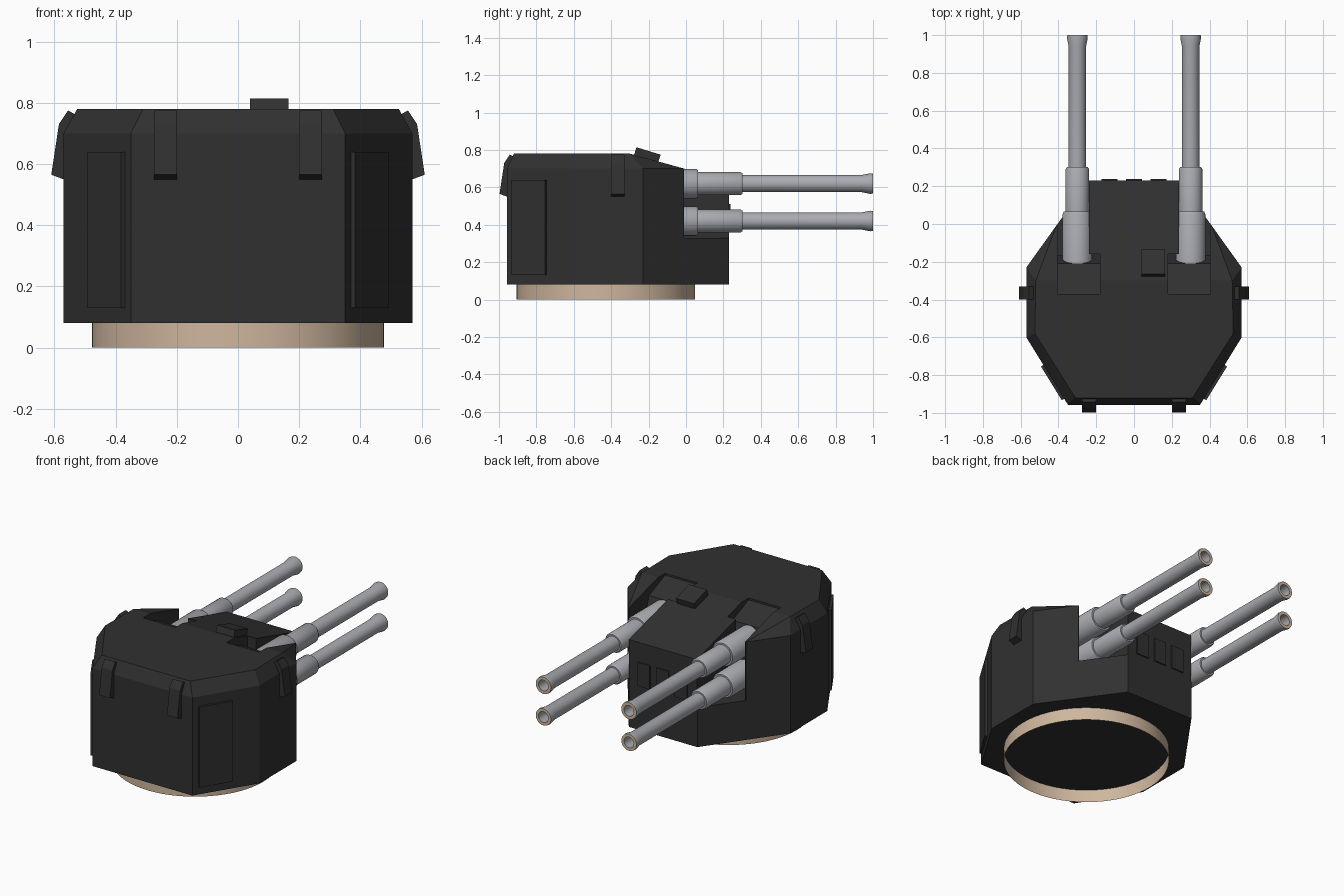
import bpy, bmesh, math
from mathutils import Vector, Matrix

cube = bpy.data.objects.get("Cube")
if cube:
    bpy.data.objects.remove(cube, do_unlink=True)


def material(name, rgb):
    m = bpy.data.materials.new(name)
    m.use_nodes = True
    m.diffuse_color = (*rgb, 1)
    m.node_tree.nodes["Principled BSDF"].inputs["Base Color"].default_value = (*rgb, 1)
    return m


ARMOUR = material("dark armour", (0.03, 0.03, 0.03))
STEEL = material("gun steel", (0.40, 0.41, 0.44))
TAN = material("tan metal", (0.62, 0.47, 0.34))


def finish(name, bm, *mats):
    bmesh.ops.recalc_face_normals(bm, faces=bm.faces)
    mesh = bpy.data.meshes.new(name)
    bm.to_mesh(mesh)
    bm.free()
    obj = bpy.data.objects.new(name, mesh)
    bpy.context.collection.objects.link(obj)
    for m in mats:
        mesh.materials.append(m)
    return obj


def smooth(obj):
    bpy.ops.object.select_all(action="DESELECT")
    obj.select_set(True)
    bpy.context.view_layer.objects.active = obj
    bpy.ops.object.shade_smooth_by_angle(angle=math.radians(35))


def prism(name, outline, axis, lo, hi):
    """Extrude a 2D outline along an axis."""
    bm = bmesh.new()

    def place(p, d):
        co = list(p)
        co.insert("XYZ".index(axis), d)
        return bm.verts.new(co)

    a = [place(p, lo) for p in outline]
    b = [place(p, hi) for p in outline]
    bm.faces.new(a)
    bm.faces.new(b)
    for i in range(len(a)):
        j = (i + 1) % len(a)
        bm.faces.new((a[i], a[j], b[j], b[i]))
    return finish(name, bm, ARMOUR)


def lathe(name, profile, segments, centre, mats, axis="Y", rule=None):
    """Revolve (position, radius) pairs around an axis."""
    bm = bmesh.new()
    rings = []
    for d, r in profile:
        ring = []
        for k in range(segments):
            t = math.tau * k / segments
            u, v = r * math.cos(t), r * math.sin(t)
            co = (u, d, v) if axis == "Y" else (u, v, d)
            ring.append(bm.verts.new(Vector(co) + Vector(centre)))
        rings.append(ring)
    for a, b in zip(rings, rings[1:]):
        for k in range(segments):
            j = (k + 1) % segments
            f = bm.faces.new((a[k], a[j], b[j], b[k]))
            if rule and rule(f):
                f.material_index = 1
    obj = finish(name, bm, *mats)
    smooth(obj)
    return obj


# Faceted armoured house: convex shell with chamfered roof edges
walls = [(0.24, 0.23), (0.57, -0.23), (0.57, -0.60), (0.35, -0.957)]
shell = [(x, y, 0.08) for x, y in walls]
shell += [(x, y, 0.70) for x, y in walls[1:]]
shell += [(0.24, 0.23, 0.634), (0.412, -0.01, 0.70)]
shell += [(0.52, -0.30, 0.78), (0.525, -0.58, 0.78), (0.31, -0.92, 0.78)]
bm = bmesh.new()
for x, y, z in shell:
    for s in (1, -1):
        bm.verts.new((s * x, y, z))
bmesh.ops.convex_hull(bm, input=bm.verts)
bmesh.ops.dissolve_limit(bm, angle_limit=math.radians(1), verts=bm.verts, edges=bm.edges)
house = finish("armoured_house", bm, ARMOUR)

# Gun slots cut into the house: a deep bay and a sloped roof pocket on each side
bay = [(0.238, -0.165), (0.406, -0.165), (0.406, -0.01), (0.7, -0.01), (0.7, 0.3), (0.238, 0.3)]
pocket = [(-0.37, 0.9), (-0.37, 0.768), (-0.21, 0.70), (-0.16, 0.55), (-0.16, 0.9)]
for s, side in ((1, "left"), (-1, "right")):
    cutters = [
        prism(side + "_bay_cutter", [(s * x, y) for x, y in bay], "Z", 0.33, 1),
        prism(side + "_pocket_cutter", pocket, "X", s * 0.18, s * 0.406),
    ]
    for cutter in cutters:
        cutter.hide_render = True
        mod = house.modifiers.new("slot", "BOOLEAN")
        mod.operation = "DIFFERENCE"
        mod.solver = "EXACT"
        mod.object = cutter
        bpy.context.view_layer.objects.active = house
        bpy.ops.object.modifier_apply(modifier=mod.name)
        bpy.data.objects.remove(cutter, do_unlink=True)

# Open base ring
lathe("base_ring", [(0, 0.477), (0.082, 0.477)], 64, (0, -0.428, 0), [TAN], "Z")

# Gun barrels with stepped sleeves, flared muzzle and hollow bore
barrel = [(-0.25, 0.079), (0.05, 0.079), (0.065, 0.072), (0.065, 0.062), (0.29, 0.062),
          (0.302, 0.055), (0.302, 0.046), (0.94, 0.046), (0.985, 0.055), (1.0, 0.053),
          (1.0, 0.034), (0.88, 0.034), (0.88, 0.001)]
for s, side in ((1, "left"), (-1, "right")):
    for level, z in (("upper", 0.62), ("lower", 0.42)):
        lathe(f"{side}_{level}_barrel", barrel, 32, (s * 0.30, 0, z), [STEEL, TAN],
              rule=lambda f: f.calc_center_median().y > 0.998)

# Hooded brackets on the rear wall and the sides
hood = [(0, 0.55), (0.04, 0.565), (0.015, 0.73), (-0.015, 0.775), (-0.038, 0.762), (-0.02, 0.70)]
for s, side in ((1, "left"), (-1, "right")):
    prism(side + "_front_bracket", [(-0.957 - d, z) for d, z in hood], "X", s * 0.20, s * 0.275)
    prism(side + "_side_bracket", [(s * (0.57 + d), z) for d, z in hood], "Y", -0.40, -0.33)

# Doors on the angled walls
start, end = Vector(walls[2]), Vector(walls[3])
along = end - start
out = Vector((-along.y, along.x)).normalized() * 0.015
for s, side in ((1, "left"), (-1, "right")):
    a, b = start + along * 0.41, start + along * 0.91
    corners = [a - out, a + out, b + out, b - out]
    prism(side + "_door", [(s * p.x, p.y) for p in corners], "Z", 0.13, 0.64)


def box(name, centre, size, tilt=0):
    bm = bmesh.new()
    m = Matrix.Translation(centre) @ Matrix.Rotation(tilt, 4, "X") @ Matrix.Diagonal((*size, 1))
    bmesh.ops.create_cube(bm, size=1, matrix=m)
    return finish(name, bm, ARMOUR)


# Roof hatch lying on the sloped plate
box("roof_hatch", (0.102, -0.207, 0.773), (0.126, 0.135, 0.045), math.radians(-17))

# Panels between the guns
for i in (-1, 0, 1):
    box(f"vent_panel_{i + 2}", (i * 0.13, 0.23, 0.435), (0.085, 0.016, 0.15))
